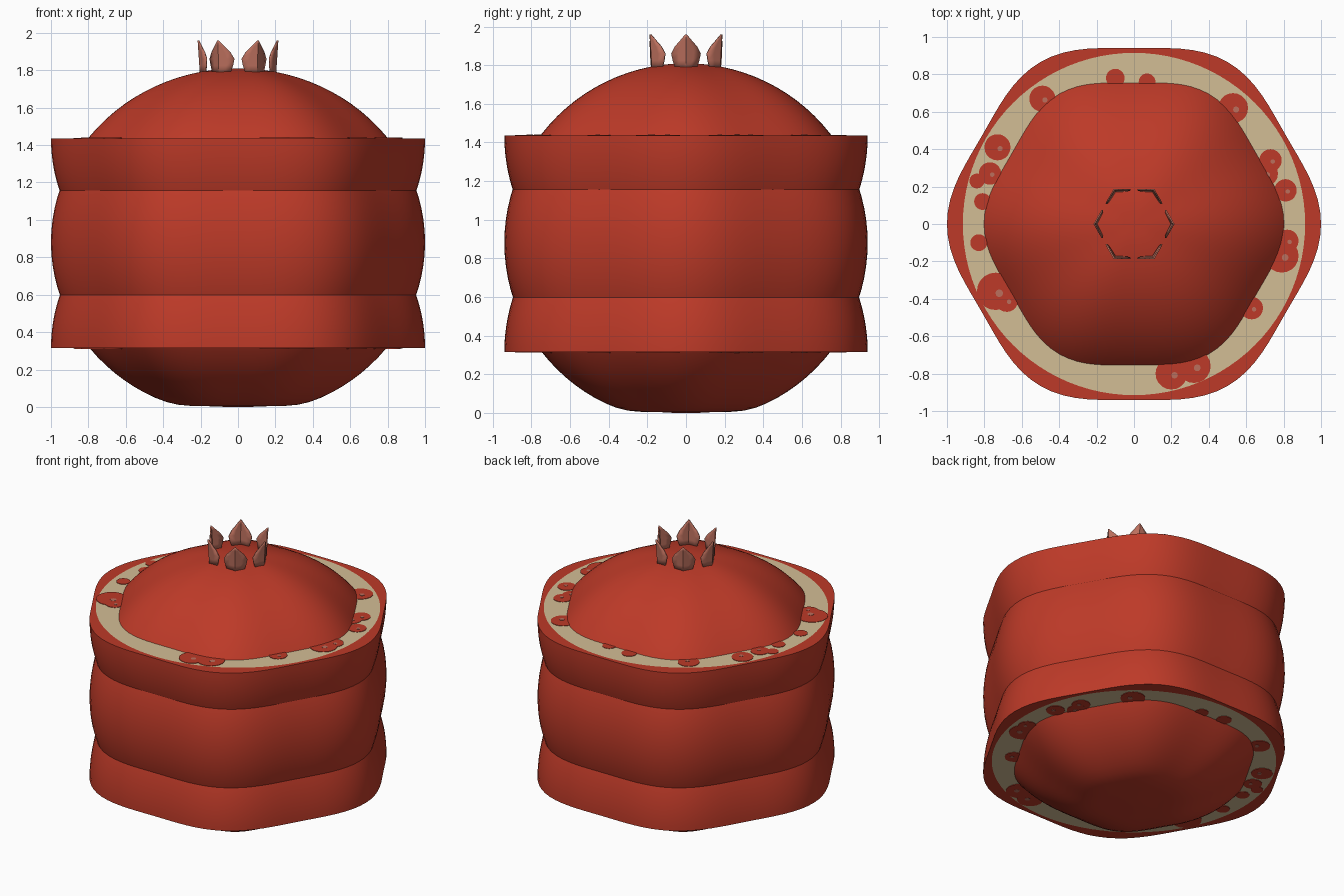
import bpy, bmesh, math
from mathutils import Vector

cube = bpy.data.objects.get("Cube")
if cube:
    bpy.data.objects.remove(cube)

MID, HALF = 0.88, 0.93            # equator height and vertical radius of the fruit
CUT_TOP, CUT_BOTTOM = 1.435, 0.315
SEGMENTS = 96


def material(name, rgb):
    m = bpy.data.materials.new(name)
    m.use_nodes = True
    m.diffuse_color = (*rgb, 1)
    m.node_tree.nodes["Principled BSDF"].inputs["Base Color"].default_value = (*rgb, 1)
    return m


skin = material("red_skin", (0.51, 0.042, 0.021))
pith = material("cream_pith", (0.65, 0.51, 0.30))
sepal_mat = material("dusty_pink", (0.50, 0.16, 0.11))


def finish(bm, name, mats):
    bmesh.ops.recalc_face_normals(bm, faces=bm.faces)
    mesh = bpy.data.meshes.new(name)
    bm.to_mesh(mesh)
    bm.free()
    for m in mats:
        mesh.materials.append(m)
    ob = bpy.data.objects.new(name, mesh)
    bpy.context.collection.objects.link(ob)
    bpy.ops.object.select_all(action='DESELECT')
    ob.select_set(True)
    bpy.context.view_layer.objects.active = ob
    bpy.ops.object.shade_smooth_by_angle(angle=math.radians(35))
    return ob


def lobed_lathe(name, profile, mats):
    """Profile rows: radius, height, is_lobed, material of the strip below."""
    bm = bmesh.new()
    rings = []
    for r, z, lobed, _ in profile:
        ring = []
        for i in range(SEGMENTS):
            a = math.tau * i / SEGMENTS
            k = r * (0.97 + 0.03 * math.cos(6 * a)) if lobed else r
            ring.append(bm.verts.new((k * math.cos(a), k * math.sin(a), z)))
        rings.append(ring)
    for j in range(1, len(rings)):
        lo, hi = rings[j - 1], rings[j]
        for i in range(SEGMENTS):
            n = (i + 1) % SEGMENTS
            f = bm.faces.new((lo[i], lo[n], hi[n], hi[i]))
            f.material_index = profile[j][3]
    bm.faces.new(rings[0])
    bm.faces.new(rings[-1]).material_index = profile[-1][3]
    return finish(bm, name, mats)


# Whole fruit: six-lobed ellipsoid with a softly flattened base
body = []
for j in range(1, 48):
    t = math.pi * j / 48
    z = MID - HALF * math.cos(t)
    z = 0.5 * (z + math.sqrt(z * z + 0.0006))
    body.append((math.sin(t), z, True, 0))
body[0] = (body[0][0], 0, True, 0)
lobed_lathe("fruit_body", body, [skin])


# Cut slices: skin flares out to a flat cut with a round pith disc
def slice_part(name, cut, side):
    rows = []
    for j in range(13):
        d = 0.38 * (1 - j / 12)
        rows.append((math.sqrt(1 - (d / HALF) ** 2), cut - side * d, True, 0))
    rows += [(0.915, cut, False, 0), (0.6, cut, False, 1)]
    lobed_lathe(name, rows, [skin, pith])


slice_part("upper_slice", CUT_TOP, 1)
slice_part("lower_slice", CUT_BOTTOM, -1)

# Seeds: thin discs lying on both cut faces (x, y, radius)
seeds = [(-.49, .67, .07), (-.1, .78, .05), (.07, .76, .045), (.53, .62, .08),
         (.73, .34, .06), (.70, .27, .07), (.81, .18, .06), (-.73, .41, .07),
         (-.77, .27, .06), (-.84, .23, .04), (-.81, .12, .045), (-.83, -.1, .045),
         (-.74, -.36, .10), (-.68, -.41, .06), (.79, -.17, .09), (.82, -.09, .06),
         (.63, -.45, .06), (.20, -.80, .085), (.32, -.76, .09)]


def disc(bm, x, y, z, r, side, mat):
    rim = [bm.verts.new((x + r * math.cos(math.tau * i / 20),
                         y + r * math.sin(math.tau * i / 20), z)) for i in range(20)]
    f = bm.faces.new(rim)
    f.material_index = mat
    out = bmesh.ops.extrude_face_region(bm, geom=[f])["geom"]
    bmesh.ops.translate(bm, vec=(0, 0, side * 0.003),
                        verts=[g for g in out if isinstance(g, bmesh.types.BMVert)])


for name, cut, side in (("upper_seeds", CUT_TOP, 1), ("lower_seeds", CUT_BOTTOM, -1)):
    bm = bmesh.new()
    for i, (x, y, r) in enumerate(seeds):
        disc(bm, x, y, cut + side * 0.0001 * i, r, side, 0)
        if r > 0.055:    # pale glint
            disc(bm, x + r * 0.2, y - r * 0.1, cut + side * 0.003, r * 0.2, side, 1)
    finish(bm, name, [skin, sepal_mat])

# Crown: six pointed sepals folded around the corners of a hexagon
leaf = [(0, .7), (.25, .9), (.45, 1), (.65, .75), (.85, .33), (1, .03)]
for k in range(6):
    a = math.tau * k / 6
    out, across = Vector((math.cos(a), math.sin(a), 0)), Vector((-math.sin(a), math.cos(a), 0))
    bm = bmesh.new()
    rows = []
    for t, w in leaf:
        row = []
        for u in (-1, -.5, 0, .5, 1):
            s = 0.075 * w * u
            p = out * (0.20 + 0.012 * t - 0.5 * abs(s)) + across * s
            p.z = 1.78 + 0.18 * t
            row.append(bm.verts.new(p))
        rows.append(row)
    for lo, hi in zip(rows, rows[1:]):
        for i in range(4):
            bm.faces.new((lo[i], lo[i + 1], hi[i + 1], hi[i]))
    ob = finish(bm, f"crown_sepal_{k + 1}", [sepal_mat])
    mod = ob.modifiers.new("thickness", 'SOLIDIFY')
    mod.thickness = 0.008
    mod.offset = 0
